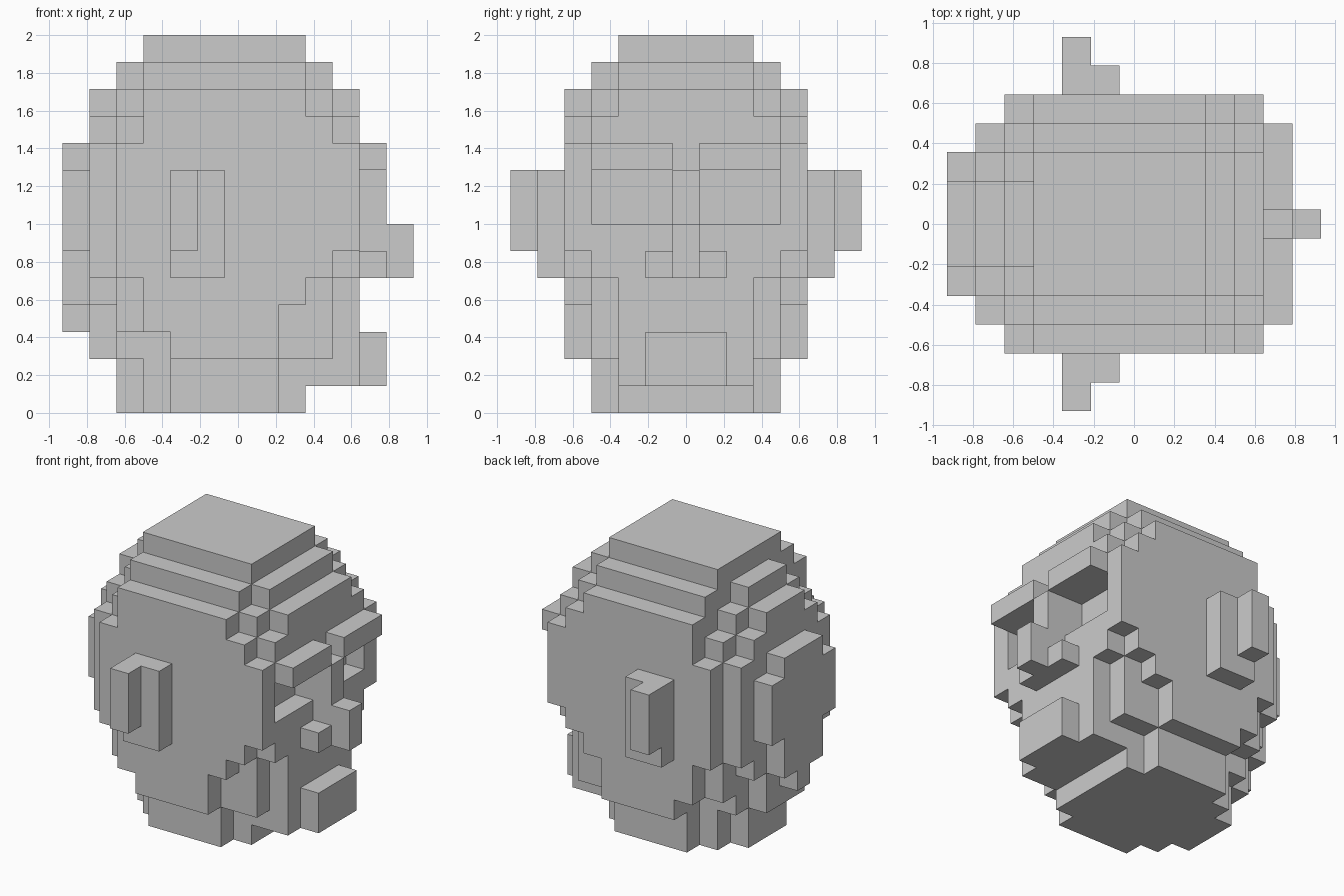
import bpy, bmesh

if "Cube" in bpy.data.objects:
    bpy.data.objects.remove(bpy.data.objects["Cube"])

U = 2 / 14          # one block
cells = {}          # (x, y, z) block -> part name


def fill(part, xs, ys, zs):
    """Fill inclusive x and |y| block ranges and a z span, mirrored across y = 0."""
    for x in range(xs[0], xs[1] + 1):
        for y in range(ys[0], ys[1] + 1):
            for z in range(*zs):
                for s in (1, -1):
                    if part is None:
                        cells.pop((x, s * y, z), None)
                    else:
                        cells[(x, s * y, z)] = part


def build(part):
    """Skin one part's exposed block sides and merge flat areas."""
    bm = bmesh.new()
    for c, name in cells.items():
        if name != part:
            continue
        for a in range(3):
            for s in (1, -1):
                n = list(c)
                n[a] += s
                if tuple(n) in cells:
                    continue
                b, d = (a + 1) % 3, (a + 2) % 3
                ring = [(-.5, -.5), (.5, -.5), (.5, .5), (-.5, .5)][::s]
                verts = []
                for p, q in ring:
                    co = [c[0], c[1], c[2] + .5]
                    co[a] += s * .5
                    co[b] += p
                    co[d] += q
                    verts.append(bm.verts.new([v * U for v in co]))
                bm.faces.new(verts)
    bmesh.ops.remove_doubles(bm, verts=bm.verts[:], dist=U * .01)
    bmesh.ops.dissolve_limit(bm, angle_limit=.02, verts=bm.verts[:], edges=bm.edges[:])
    mesh = bpy.data.meshes.new(part)
    bm.to_mesh(mesh)
    bm.free()
    bpy.context.collection.objects.link(bpy.data.objects.new(part, mesh))


# Skull and neck: per x range, steps of (first |y|, last |y|, bottom, top)
skull = {
    (-6, -6): [(0, 0, 3, 10), (1, 1, 4, 10), (2, 2, 6, 9)],
    (-5, -5): [(0, 1, 2, 12), (2, 2, 4, 11), (3, 3, 5, 10)],
    (-4, -4): [(0, 1, 0, 13), (2, 2, 2, 12), (3, 3, 3, 11), (4, 4, 5, 10)],
    (-3, -3): [(0, 2, 0, 14), (3, 3, 3, 13), (4, 4, 3, 12)],
    (-2, 1): [(0, 2, 0, 14), (3, 3, 0, 13), (4, 4, 2, 12)],
    (2, 2): [(0, 2, 0, 14), (3, 3, 2, 13), (4, 4, 4, 12)],
    (3, 3): [(0, 2, 1, 13), (3, 3, 2, 12), (4, 4, 5, 11)],
    (4, 4): [(0, 2, 1, 12), (3, 3, 5, 11), (4, 4, 6, 10)],
}
for xs, steps in skull.items():
    for y0, y1, z0, z1 in steps:
        fill("skull", xs, (y0, y1), (z0, z1))

# Eye sockets cut into the face
fill(None, (4, 4), (1, 3), (7, 9))

# Brows
fill("brows", (5, 5), (1, 3), (9, 10))

# Nose: bridge, nostrils, tip
fill("nose", (5, 5), (0, 0), (5, 9))
fill("nose", (5, 5), (1, 1), (5, 6))
fill("nose", (6, 6), (0, 0), (5, 7))

# Chin
fill("chin", (5, 5), (0, 1), (1, 3))

# Ears: base and outer rim
fill("ears", (-2, -1), (5, 5), (5, 9))
fill("ears", (-2, -2), (6, 6), (6, 9))

for part in ("skull", "brows", "nose", "chin", "ears"):
    build(part)
